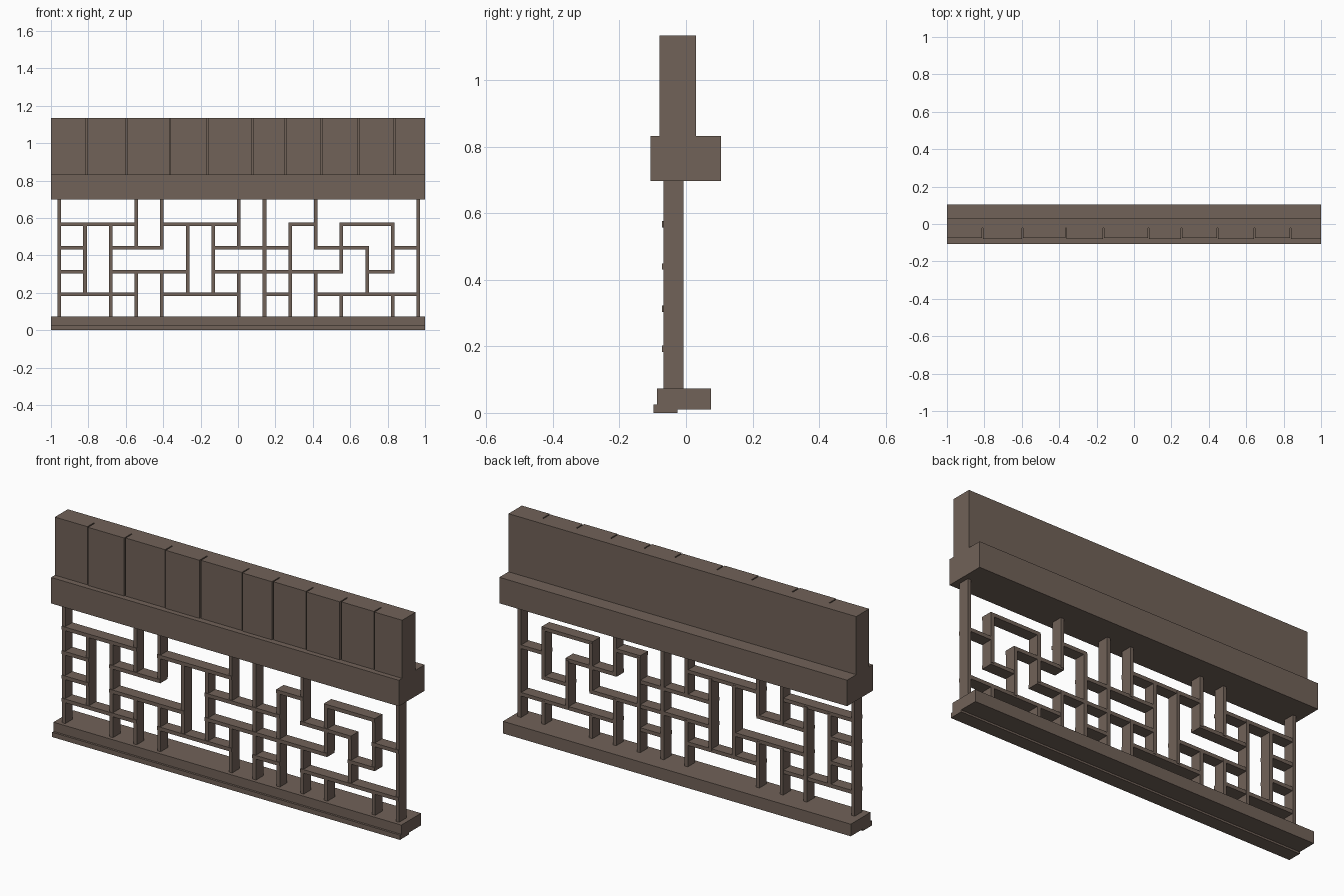
import bpy

cube = bpy.data.objects.get("Cube")
if cube:
    bpy.data.objects.remove(cube, do_unlink=True)

wood = bpy.data.materials.new("weathered_brown_wood")
wood.use_nodes = True
colour = (0.165, 0.122, 0.098, 1)
wood.diffuse_color = colour
wood.node_tree.nodes["Principled BSDF"].inputs["Base Color"].default_value = colour


def box(name, x, y, z):
    """Axis-aligned box from (min, max) pairs."""
    corners = [(a, b, c) for a in x for b in y for c in z]
    faces = [(0, 1, 3, 2), (4, 6, 7, 5), (0, 4, 5, 1),
             (2, 3, 7, 6), (0, 2, 6, 4), (1, 5, 7, 3)]
    mesh = bpy.data.meshes.new(name)
    mesh.from_pydata(corners, [], faces)
    mesh.materials.append(wood)
    obj = bpy.data.objects.new(name, mesh)
    bpy.context.collection.objects.link(obj)
    return obj


# Sill, base rail and top beam
FULL = (-1, 1)
box("front_sill", FULL, (-0.098, -0.025), (0, 0.025))
box("base_rail", FULL, (-0.087, 0.075), (0.01, 0.073))
box("top_beam", FULL, (-0.107, 0.105), (0.698, 0.833))

# Upper wall: backing board with separate planks in front
UPPER = (0.833, 1.135)
box("upper_backing", FULL, (-0.022, 0.03), UPPER)
joints = [-1, -0.81, -0.596, -0.363, -0.163, 0.078, 0.254, 0.447, 0.644, 0.837, 1]
for i, (a, b) in enumerate(zip(joints, joints[1:])):
    left = a if i == 0 else a + 0.003
    right = b if b == 1 else b - 0.003
    front = -0.08 if i % 2 else -0.076
    box("upper_plank", (left, right), (front, -0.022), UPPER)

# Lattice on a regular grid: columns 0-14, levels 0 (base) to 5 (beam)
LEVELS = [0.073, 0.193, 0.313, 0.44, 0.567, 0.698]
HALF = 0.0095


def column_x(i):
    return -0.955 + i * 0.1371


uprights = {0: ["05"], 1: ["14"], 2: ["04"], 3: ["02", "35"], 4: ["02", "35"],
            5: ["14"], 6: ["14"], 7: ["02", "35"], 8: ["05"], 9: ["04"],
            10: ["02", "35"], 11: ["01", "24"], 12: ["13"],
            13: ["01", "24"], 14: ["05"]}
for col, spans in uprights.items():
    x = column_x(col)
    for low, high in spans:
        box("lattice_upright", (x - HALF, x + HALF), (-0.068, -0.008),
            (LEVELS[int(low)], LEVELS[int(high)]))

rails = {1: [(0, 3), (4, 7), (8, 9), (10, 14)],
         2: [(0, 1), (2, 5), (6, 11), (12, 13)],
         3: [(0, 1), (2, 4), (6, 9), (10, 12), (13, 14)],
         4: [(0, 3), (4, 7), (9, 10), (11, 13)]}
for level, spans in rails.items():
    z = LEVELS[level]
    for a, b in spans:
        box("lattice_rail", (column_x(a) - HALF, column_x(b) + HALF),
            (-0.072, -0.01), (z - HALF, z + HALF))
